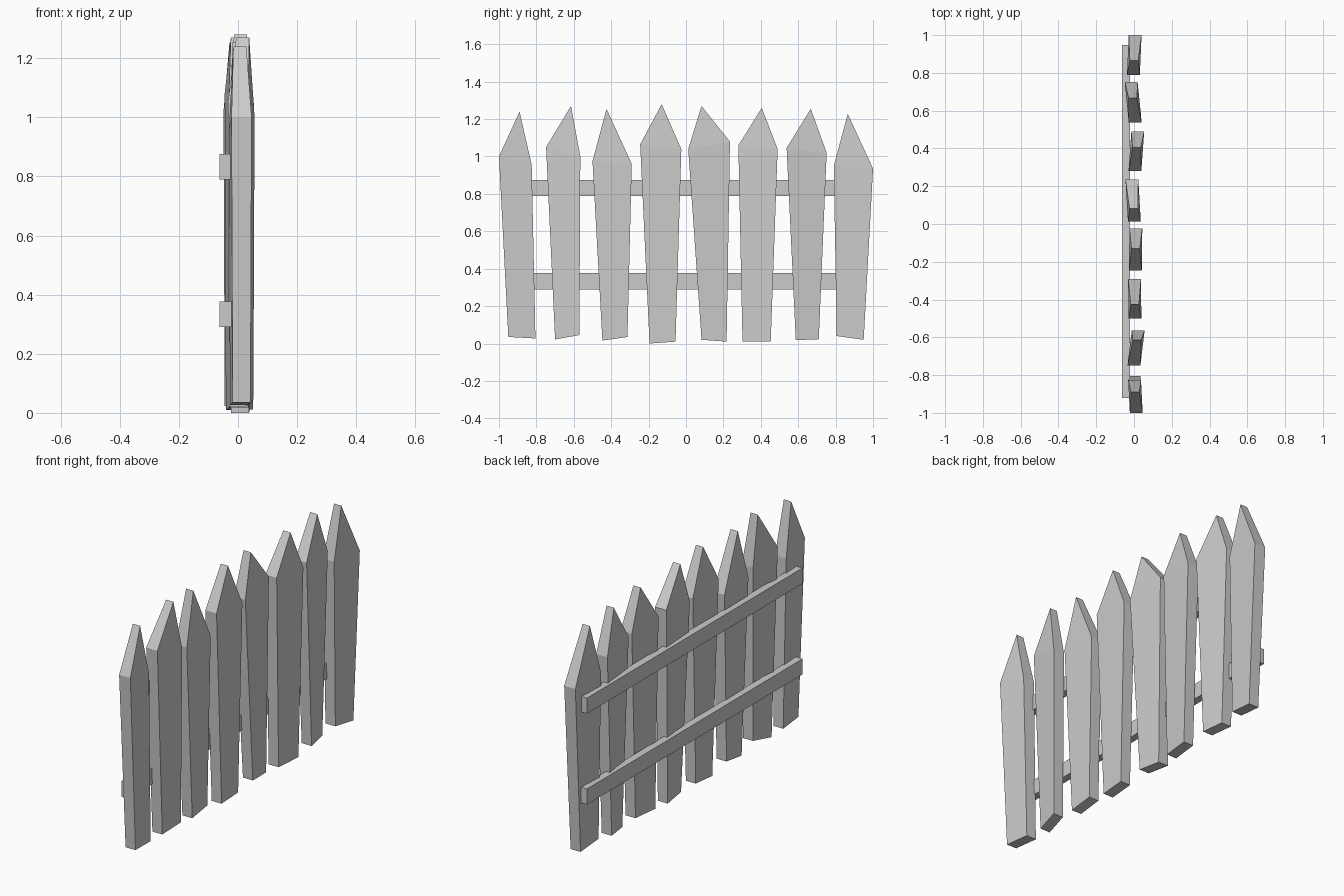
import bpy, bmesh

if "Cube" in bpy.data.objects:
    bpy.data.objects.remove(bpy.data.objects["Cube"])

def picket(name, bl, br, sl, sr, tip, xl, xr):
    """Five-sided board in the YZ plane; xl/xr are x centres of its two long edges."""
    f = (tip[0] - sl[0]) / (sr[0] - sl[0])
    xt = xl + (xr - xl) * f
    # point, x centre, half thickness
    rim = [(bl, xl, .030), (br, xr, .030), (sr, xr, .034), (tip, xt, .022), (sl, xl, .034)]
    bm = bmesh.new()
    front = [bm.verts.new((x + h, p[0], p[1])) for p, x, h in rim]
    back = [bm.verts.new((x - h, p[0], p[1])) for p, x, h in rim]
    # board body and pointed head on both faces
    for s in (front, back):
        bm.faces.new((s[0], s[1], s[2], s[4]))
        bm.faces.new((s[4], s[2], s[3]))
    for i in range(5):
        j = (i + 1) % 5
        bm.faces.new((front[i], back[i], back[j], front[j]))
    bmesh.ops.recalc_face_normals(bm, faces=bm.faces)
    me = bpy.data.meshes.new(name)
    bm.to_mesh(me)
    bm.free()
    bpy.context.collection.objects.link(bpy.data.objects.new(name, me))

def rail(name, z):
    bpy.ops.mesh.primitive_cube_add(size=1, location=(-.042, .013, z))
    ob = bpy.context.object
    ob.name = name
    ob.scale = (.041, 1.87, .086)

# Crooked pickets: bottom corners, shoulders, tip, edge x centres
boards = [
    ((-.95, .035), (-.805, .027), (-1.0, 1.0), (-.825, .955), (-.89, 1.24), .012, .003),
    ((-.70, .022), (-.57, .045), (-.748, 1.05), (-.565, 1.0), (-.615, 1.27), .0, .022),
    ((-.447, .016), (-.313, .035), (-.50, .975), (-.29, .96), (-.425, 1.255), .005, .003),
    ((-.195, .0), (-.056, .01), (-.245, 1.065), (-.025, 1.04), (-.13, 1.28), .007, .01),
    ((.083, .02), (.217, .01), (.012, 1.04), (.235, 1.08), (.083, 1.27), .002, -.011),
    ((.302, .01), (.453, .012), (.28, 1.06), (.49, 1.04), (.405, 1.26), .005, .02),
    ((.587, .018), (.71, .023), (.538, 1.045), (.752, 1.02), (.667, 1.255), .006, -.015),
    ((.806, .04), (.95, .02), (.79, .95), (1.0, .935), (.865, 1.228), -.003, .006),
]
for n, b in enumerate(boards, 1):
    picket(f"picket_{n}", *b)

# Two horizontal rails behind the pickets
rail("lower_rail", .333)
rail("upper_rail", .832)
